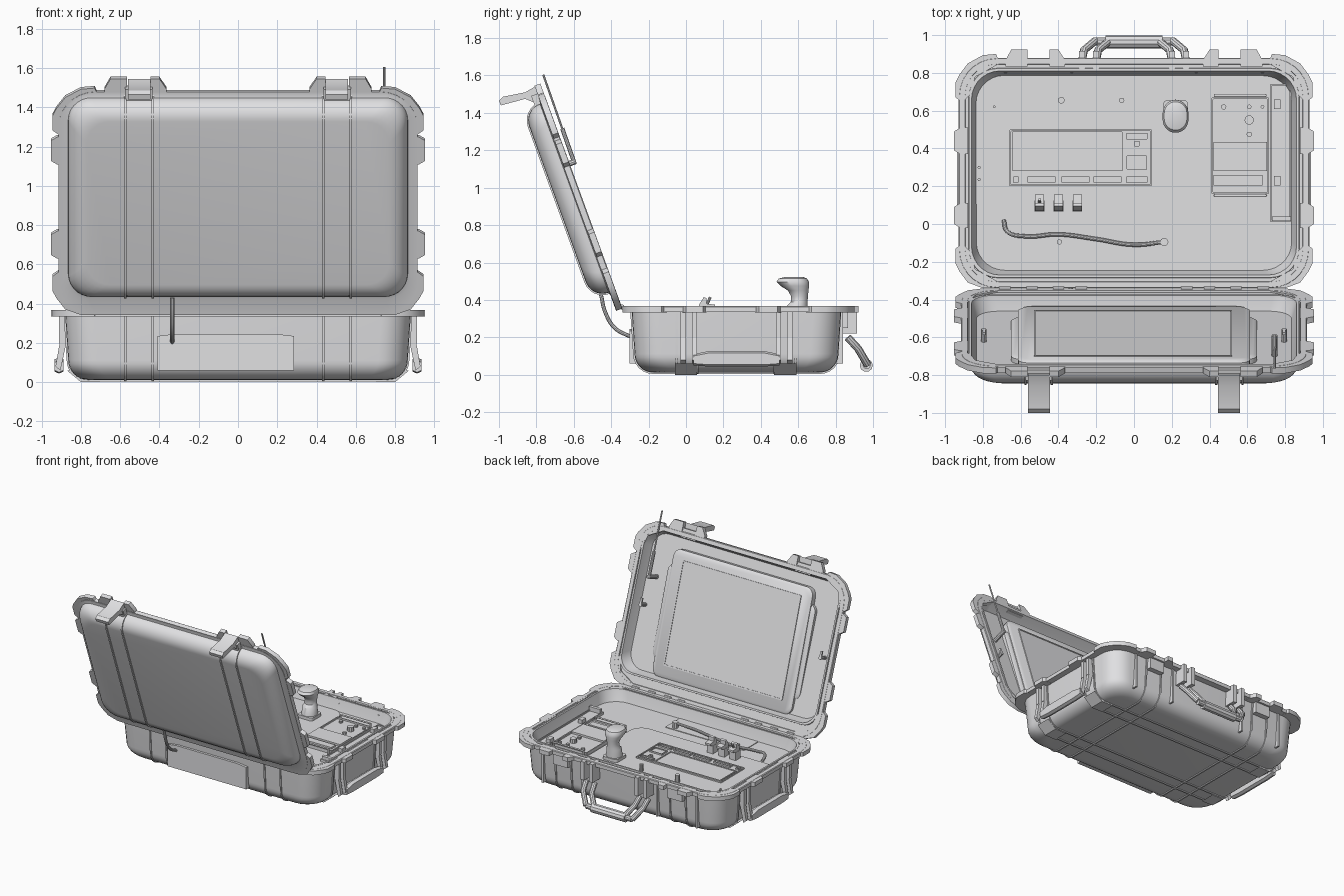
import bpy, bmesh, math
from mathutils import Matrix

cube = bpy.data.objects.get("Cube")
if cube:
    bpy.data.objects.remove(cube, do_unlink=True)

GREY = bpy.data.materials.new("light grey")
GREY.use_nodes = True
GREY.diffuse_color = (0.75, 0.75, 0.765, 1)
GREY.node_tree.nodes["Principled BSDF"].inputs["Base Color"].default_value = GREY.diffuse_color

# lid frame: y runs up the lid, z points to its outside; the monitor leans a little inside it
BASE = Matrix()
LID = Matrix.Translation((0, -0.352, 0.387)) @ Matrix.Rotation(math.radians(110), 4, 'X')
MONITOR = LID @ Matrix.Translation((0, 0.575, 0.04)) @ Matrix.Rotation(math.radians(-2), 4, 'X')

def finish(name, data, frame):
    obj = bpy.data.objects.new(name, data)
    bpy.context.collection.objects.link(obj)
    data.materials.append(GREY)
    obj.matrix_world = frame
    bpy.ops.object.select_all(action='DESELECT')
    obj.select_set(True)
    bpy.context.view_layer.objects.active = obj
    if obj.type == 'CURVE':
        bpy.ops.object.convert(target='MESH')
    bpy.ops.object.shade_smooth_by_angle(angle=math.radians(35))

def make(name, bm, frame):
    bmesh.ops.recalc_face_normals(bm, faces=bm.faces)
    mesh = bpy.data.meshes.new(name)
    bm.to_mesh(mesh)
    bm.free()
    finish(name, mesh, frame)

def ring(hx, hy, r, z, cx=0, cy=0, n=7):
    """Rounded rectangle of half sizes hx, hy at height z."""
    r = min(r, hx, hy) * 0.999
    pts = []
    for k, (sx, sy) in enumerate(((1, 1), (-1, 1), (-1, -1), (1, -1))):
        for i in range(n + 1):
            a = math.pi / 2 * (k + i / n)
            pts.append((cx + sx * (hx - r) + r * math.cos(a), cy + sy * (hy - r) + r * math.sin(a), z))
    return pts

def loft(name, rings, frame=BASE):
    bm = bmesh.new()
    loops = [[bm.verts.new(p) for p in r] for r in rings]
    for a, b in zip(loops, loops[1:]):
        for i in range(len(a)):
            bm.faces.new((a[i - 1], a[i], b[i], b[i - 1]))
    bm.faces.new(loops[0])
    bm.faces.new(loops[-1])
    make(name, bm, frame)

def boxes(name, items, frame=BASE):
    """One object from boxes given as x0, x1, y0, y1, z0, z1."""
    bm = bmesh.new()
    for x0, x1, y0, y1, z0, z1 in items:
        m = Matrix.Translation(((x0 + x1) / 2, (y0 + y1) / 2, (z0 + z1) / 2))
        bmesh.ops.create_cube(bm, size=1, matrix=m @ Matrix.Diagonal((x1 - x0, y1 - y0, z1 - z0, 1)))
    make(name, bm, frame)

def prism(name, pts, a, b, axis, frame=BASE):
    """Polygon in the two other axes, extruded from a to b."""
    loft(name, [[list(p[:axis]) + [h] + list(p[axis:]) for p in pts] for h in (a, b)], frame)

def tube(name, pts, r, frame=BASE, handle='VECTOR'):
    cu = bpy.data.curves.new(name, 'CURVE')
    cu.dimensions, cu.bevel_depth, cu.bevel_resolution, cu.use_fill_caps = '3D', r, 3, True
    sp = cu.splines.new('BEZIER')
    sp.bezier_points.add(len(pts) - 1)
    for bp, p in zip(sp.bezier_points, pts):
        bp.co = p
        bp.handle_left_type = bp.handle_right_type = handle
    finish(name, cu, frame)

def framed(name, x0, x1, y0, y1, z, h, rim=0.008, frame=BASE):
    """Plate with a sunken field in its outer face."""
    hx, hy, c = (x1 - x0) / 2, (y1 - y0) / 2, ((x0 + x1) / 2, (y0 + y1) / 2)
    steps = ((0, 0), (0, h), (rim, h), (rim, h * 0.5))
    loft(name, [ring(hx - i, hy - i, 0.004, z + k, *c, n=1) for i, k in steps], frame)

def shell(name, body, r, cy, foot, curve, flange, fcy, rim, floor, top, frame):
    """Case half: rounded tub, flange, stepped rim and sunken interior."""
    (hx, hy), (fx, fy, fr), up, rings = body, flange, (1 if top > foot else -1), []
    for i in range(9):
        a = math.pi / 2 * i / 8
        k = 0.015 + curve * (1 - math.sin(a))
        rings.append(ring(hx - k, hy - k, r, foot + up * curve * (1 - math.cos(a)), 0, cy))
    rings.append(ring(hx, hy, r, rim, 0, cy))
    for k, z in ((0, rim), (0, top - up * 0.005), (0.005, top), (0.034, top), (0.036, top - up * 0.01)):
        rings.append(ring(fx - k, fy - k, fr - k, z, 0, fcy))
    for k, z in ((0.005, top - up * 0.01), (0.007, top), (0.02, top), (0.023, top - up * 0.015), (0.045, floor)):
        rings.append(ring(hx - k, hy - k, r, z, 0, cy))
    loft(name, rings, frame)

def u_rib(name, c, half, foot, end, curve, at, axis, frame):
    """Thin band that follows the outside of a tub."""
    up = 1 if end > foot else -1
    def path(off):
        side = [(half + off, end)]
        for i in range(7):
            a, rad = math.pi / 2 * i / 6, curve + off
            side.append((half - 0.015 - curve + rad * math.cos(a), foot + up * (curve - rad * math.sin(a))))
        return [(c + p, z) for p, z in side] + [(c - p, z) for p, z in reversed(side)]
    prism(name, path(0.008) + path(-0.012)[::-1], at - 0.006, at + 0.006, axis, frame)

# case halves with their reinforcing ribs
CY, LY, P = 0.27, 0.6075, 0.28
shell("base_case", (0.88, 0.56), 0.15, CY, 0.012, 0.1, (0.928, 0.61, 0.2), CY, 0.335, P, 0.368, BASE)
shell("lid_case", (0.88, 0.5525), 0.12, LY, 0.135, 0.095, (0.915, 0.605, 0.19), 0.57, 0.036, 0.08, 0, LID)
for x in (-0.575, -0.435, 0.435, 0.575):
    u_rib("base_rib", CY, 0.56, 0.012, 0.336, 0.1, x, 0, BASE)
    u_rib("lid_rib", LY, 0.5525, 0.135, 0.03, 0.095, x, 0, LID)
for y in (-0.05, 0.06, 0.475, 0.585):
    u_rib("cross_rib", 0, 0.88, 0.012, 0.336, 0.1, y, 1, BASE)

for s in (-1, 1):
    # lugs and corner lips on both flanges
    for frame, z, spans, back, front in ((BASE, 0.334, ((0, 0.09), (0.39, 0.49)), 0.88, -0.34),
                                         (LID, 0.001, ((0.29, 0.4), (0.8, 0.91)), 1.175, -0.035)):
        for lo, hi in spans:
            pts = ((0.88, lo - 0.02), (0.92, lo - 0.02), (0.953, lo), (0.953, hi), (0.92, hi + 0.02), (0.88, hi + 0.02))
            prism("side_lug", [(s * x, y) for x, y in pts], z, z + 0.033, 2, frame)
        for e, d, lip in ((back, 1, 0.02), (front, -1, 0)):
            pts = ((0.71, -0.03), (0.73, lip), (0.8, lip * 0.7), (0.88, -0.03), (0.925, -0.09), (0.945, -0.13),
                   (0.945, -0.21), (0.91, -0.235), (0.87, -0.2), (0.84, -0.1))
            prism("corner_lip", [(s * x, e + d * y) for x, y in pts], z, z + 0.033, 2, frame)
        edge = 1.245 if frame is LID else 0.923
        for near, far, foot in ((0.447, 0.4, 0.365), (0.565, 0.65, 0.68)):
            pts = ((near, edge - 0.09), (near, edge), (far, edge), (foot, edge - 0.055), (foot, edge - 0.09))
            prism("latch_lug", [(s * x, y) for x, y in pts], z, z + 0.033, 2, frame)
    # feet, latches and latch seats
    for y in (-0.06, 0.47):
        prism("foot", [(s * x, z) for x, z in ((0.7, 0), (0.8, 0), (0.872, 0.06), (0.78, 0.06))], y, y + 0.12, 1)
    latch = ((-0.80, 1.545), (-0.86, 1.51), (-0.98, 1.486), (-1, 1.465), (-0.99, 1.44), (-0.86, 1.475), (-0.775, 1.44))
    prism("latch", latch, s * 0.503 - 0.058, s * 0.503 + 0.058, 0)
    boxes("latch_seat", [(s * 0.505 - 0.07, s * 0.505 + 0.07, 1.13, 1.2, 0.01, 0.07)], LID)
    boxes("latch_keeper", [(s * 0.505 - 0.065, s * 0.505 + 0.065, 0.82, 0.865, 0.25, 0.35)])
    for x in (0.28, 0.4, 0.54, 0.685):
        tube("hinge_knuckle", [(s * x - 0.03, -0.342, 0.362), (s * x + 0.03, -0.342, 0.362)], 0.014)
    # side handles with their brackets
    for y in (-0.015, 0.045, 0.495, 0.555):
        boxes("side_bracket", [sorted((s * 0.86, s * 0.912)) + [y - 0.014, y + 0.014, 0.2, 0.34]])
        arm = [(s * x, z) for x, z in ((0.87, 0.22), (0.905, 0.22), (0.93, 0.08), (0.905, 0.06))]
        prism("side_handle_arm", arm, y - 0.014, y + 0.014, 1)
    loft("side_handle_grip", [[(s * (0.912 + x), y, z + k) for x, z in
         ((0.022, -h), (0.024, h), (0, h + 0.01), (-0.024, h), (-0.022, -h), (0, -h - 0.01))]
         for y, h, k in ((0.04, 0.02, 0.08), (0.12, 0.031, 0.085), (0.42, 0.031, 0.085), (0.5, 0.02, 0.08))])
    # rear handle arms and mounts
    for x in (0.2, 0.275):
        boxes("rear_bracket", [(s * x - 0.016, s * x + 0.016, 0.81, 0.915, 0.22, 0.365)])
        tube("rear_handle_arm", [(s * x, 0.865, 0.2), (s * (x - 0.01), 0.92, 0.14), (s * (x - 0.07), 0.97, 0.055)], 0.021)
    boxes("rear_rib", [(s * x - 0.007, s * x + 0.007, 0.8, 0.84, 0.06, 0.34) for x in (0.33, 0.68)])
    # stud on the lid floor
    tube("lid_stud", [(s * 0.795, 0.57, 0.08), (s * 0.795, 0.57, 0.01)], 0.014, LID)
    boxes("stud_tab", [(s * 0.795 - 0.008, s * 0.795 + 0.008, 0.57, 0.62, 0.01, 0.025)], LID)

tube("rear_handle_bar", [(-0.2, 0.966, 0.052), (0.2, 0.966, 0.052)], 0.022)
tube("rear_handle_grip", [(-0.15, 0.964, 0.05), (0.15, 0.964, 0.05)], 0.035)

# plate on the hinge wall, and the loose outside cable
plate = ((-0.41, 0.06), (0.285, 0.06), (0.285, 0.235), (0.2, 0.245), (-0.33, 0.245), (-0.41, 0.235))
prism("hinge_wall_plate", plate, -0.303, -0.25, 1)
tube("outside_cable", [(-0.335, y, z) for y, z in ((-0.455, 0.43), (-0.43, 0.33), (-0.38, 0.25), (-0.29, 0.2))],
     0.011, handle='AUTO')

# monitor and antenna in the lid
for name, hx, hy, z in (("monitor_mount", 0.65, 0.36, 0.012), ("monitor_bezel", 0.615, 0.475, -0.006)):
    loft(name, [ring(hx - k, hy - k, 0.06, h, 0, -0.01, 4) for k, h in ((0, 0.05), (0, z + 0.012), (0.015, z))], MONITOR)
framed("monitor_screen", -0.53, 0.52, -0.39, 0.395, -0.004, -0.008, 0.01, MONITOR)
for name, pts, r in (("antenna_rod", ((0.8, -0.025), (1.285, -0.03)), 0.006),
                     ("antenna_sleeve", ((0.78, -0.025), (0.98, -0.027)), 0.012),
                     ("antenna_socket", ((0.79, 0.08), (0.79, -0.035)), 0.016)):
    tube(name, [(0.745, y, z) for y, z in pts], r, LID)

# control panel plates, display and keys
loft("control_plate", [ring(0.62, 0.375, 0.1, z, -0.22, 0.41) for z in (P - 0.01, P + 0.006)])
boxes("cable_plate", [(-0.47, 0.225, -0.24, -0.06, P - 0.01, P + 0.005)])
framed("display_unit", -0.66, 0.095, 0.2, 0.5, P, 0.016)
framed("display_screen", -0.645, -0.06, 0.28, 0.49, P + 0.006, 0.012)
for x, y, w, h in [(x, 0.235, 0.15, 0.035) for x in (-0.49, -0.31, -0.14)] + [
        (-0.625, 0.235, 0.03, 0.035), (0.015, 0.235, 0.115, 0.035), (0.015, 0.465, 0.115, 0.035),
        (0.015, 0.425, 0.03, 0.03), (0.015, 0.325, 0.11, 0.075)]:
    framed("display_key", x - w / 2, x + w / 2, y - h / 2, y + h / 2, P + 0.006, 0.014, 0.006)

# radio unit with rails, connector strip and knobs
framed("radio_unit", 0.41, 0.715, 0.16, 0.67, P, 0.025)
boxes("radio_face", [(0.42, 0.705, 0.28, 0.435, P, P + 0.028), (0.42, 0.68, 0.205, 0.26, P, P + 0.026)])
for y in (0.15, 0.68):
    tube("radio_rail", [(0.43, y, P), (0.43, y, P + 0.04), (0.695, y, P + 0.04), (0.695, y, P)], 0.008)
framed("connector_strip", 0.72, 0.83, 0.01, 0.74, P, 0.02)
boxes("connector", [(0.74, 0.775, y - 0.025, y + 0.025, P, P + 0.04) for y in (0.23, 0.635)]
      + [(0.73, 0.83, 0.015, 0.04, P, P + 0.045)])
for x, y, r, h in ((0.61, 0.55, 0.025, 0.045), (0.475, 0.62, 0.014, 0.03), (0.61, 0.62, 0.012, 0.03),
                   (0.68, 0.62, 0.01, 0.03), (0.61, 0.475, 0.014, 0.03), (-0.385, 0.655, 0.018, 0.06),
                   (-0.065, 0.655, 0.014, 0.06), (-0.74, 0.62, 0.007, 0.03), (-0.82, 0.3, 0.008, 0.02),
                   (-0.82, 0.235, 0.008, 0.02), (-0.395, -0.095, 0.014, 0.02), (0.16, -0.095, 0.022, 0.05)):
    tube("panel_knob", [(x, y, P), (x, y, P + h)], r)

# toggle switches
guard = ((0.07, 0.33), (0.07, 0.375), (0.095, 0.415), (0.11, 0.41), (0.11, 0.38), (0.155, 0.375), (0.155, 0.36))
for x in (-0.5, -0.4, -0.3):
    boxes("switch_base", [(x - 0.026, x + 0.026, 0.065, 0.125, P, 0.35)])
    prism("switch_guard", guard, x - 0.024, x + 0.024, 0)
tube("switch_lever", [(-0.5, 0.1, 0.35), (-0.5, 0.13, 0.415)], 0.008)

# joystick with collar and hooked head, and the cable lying on the panel
loft("joystick_collar", [ring(0.065, 0.065, 0.02, z, 0.22, 0.59) for z in (P, P + 0.03)])
loft("joystick", [ring(a, b, 1, z, 0.22, y) for y, a, b, z in
     ((0.59, 0.06, 0.06, 0.31), (0.595, 0.055, 0.055, 0.37), (0.605, 0.045, 0.045, 0.39), (0.607, 0.045, 0.045, 0.42),
      (0.6, 0.052, 0.055, 0.45), (0.582, 0.064, 0.076, 0.475), (0.57, 0.068, 0.087, 0.497),
      (0.572, 0.06, 0.075, 0.515), (0.58, 0.035, 0.045, 0.523))])
tube("panel_cable", [(-0.69, 0.02, 0.29), (-0.67, -0.04, 0.31), (-0.58, -0.065, 0.305), (-0.4, -0.055, 0.3),
                     (-0.2, -0.08, 0.3), (0, -0.11, 0.305), (0.16, -0.095, 0.32)], 0.011, handle='AUTO')
